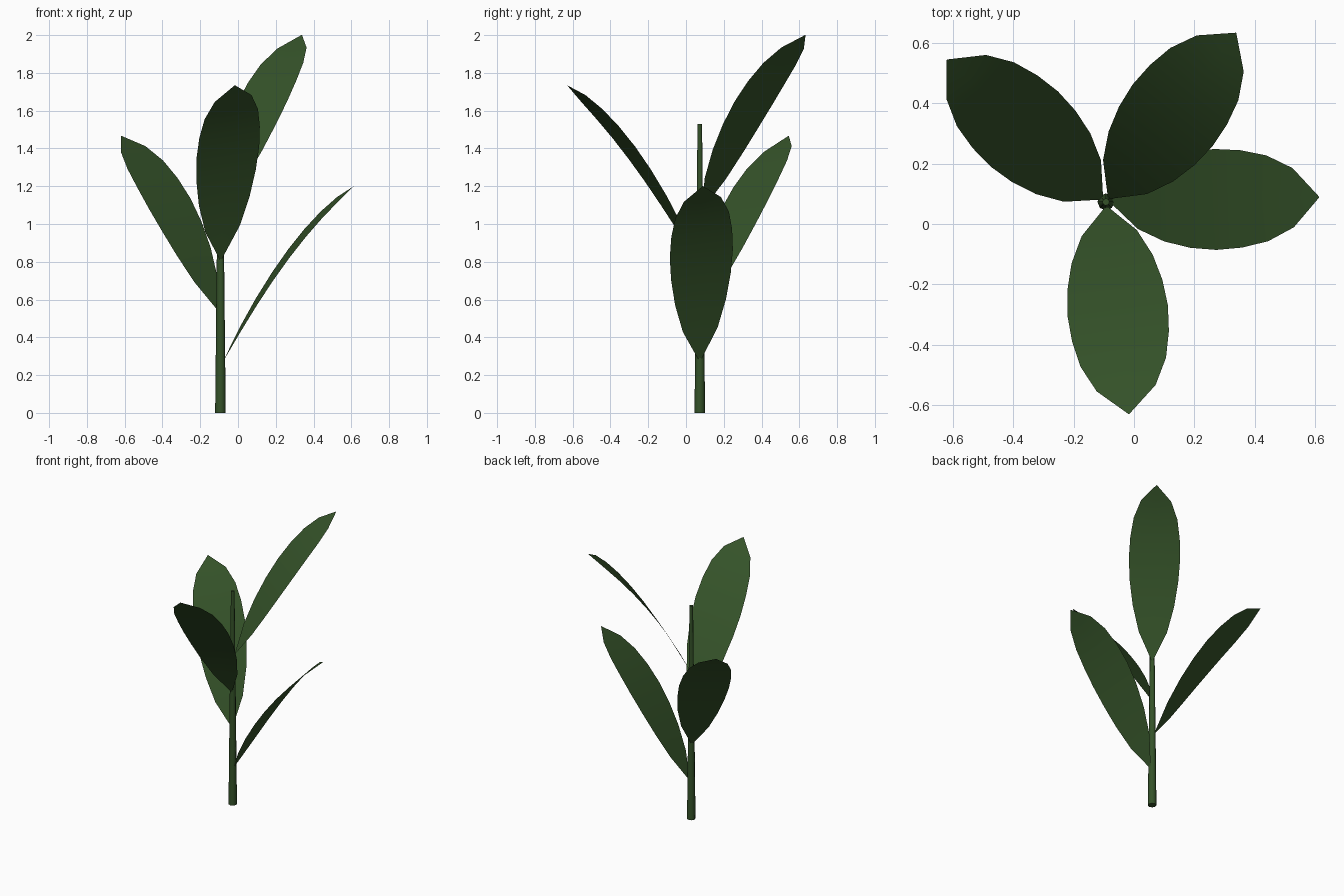
import bpy, bmesh, math
from mathutils import Vector

if "Cube" in bpy.data.objects:
    bpy.data.objects.remove(bpy.data.objects["Cube"])

green = bpy.data.materials.new("leaf_green")
green.diffuse_color = (0.035, 0.085, 0.022, 1)
green.use_nodes = True
green.node_tree.nodes["Principled BSDF"].inputs["Base Color"].default_value = green.diffuse_color

CX, CY = -0.093, 0.073   # stem axis


def add_object(name, bm):
    mesh = bpy.data.meshes.new(name)
    bmesh.ops.recalc_face_normals(bm, faces=bm.faces) if name == "stem" else None
    bm.to_mesh(mesh)
    bm.free()
    mesh.materials.append(green)
    obj = bpy.data.objects.new(name, mesh)
    bpy.context.collection.objects.link(obj)
    bpy.context.view_layer.objects.active = obj
    obj.select_set(True)
    bpy.ops.object.shade_smooth_by_angle(angle=math.radians(50))
    obj.select_set(False)
    return obj


# Tapered stem
bm = bmesh.new()
bmesh.ops.create_cone(bm, cap_ends=True, segments=8, radius1=0.028, radius2=0.012, depth=1.53)
bmesh.ops.translate(bm, verts=bm.verts, vec=(CX, CY, 0.765))
add_object("stem", bm)

# Half widths from leaf base to tip
HALF = [0.006, 0.092, 0.135, 0.158, 0.167, 0.161, 0.142, 0.098, 0.001]


def leaf(name, base_z, azimuth, roll):
    """Arched blade rising outwards; roll is the sideways slope."""
    a = math.radians(azimuth)
    out = Vector((math.cos(a), math.sin(a), 0))
    side = Vector((-math.sin(a), math.cos(a), roll))
    bm = bmesh.new()
    rows = []
    for i, w in enumerate(HALF):
        u = i / (len(HALF) - 1)
        z = base_z + 0.92 * (1.45 * u - 0.45 * u * u)
        mid = Vector((CX, CY, z)) + out * (0.018 + 0.688 * u)
        rows.append([bm.verts.new(mid + side * (w * s)) for s in (-1, 0, 1)])
    for r, q in zip(rows, rows[1:]):
        for j in range(2):
            bm.faces.new((r[j], q[j], q[j + 1], r[j + 1]))
    add_object(name, bm)


# Four leaves spiralling up the stem
for n, (azimuth, roll) in enumerate([(1.3, 0.13), (138.2, -0.15), (276.2, 0.19), (52.4, -0.03)]):
    leaf(f"leaf_{n + 1}", 0.28 + 0.267 * n, azimuth, roll)
